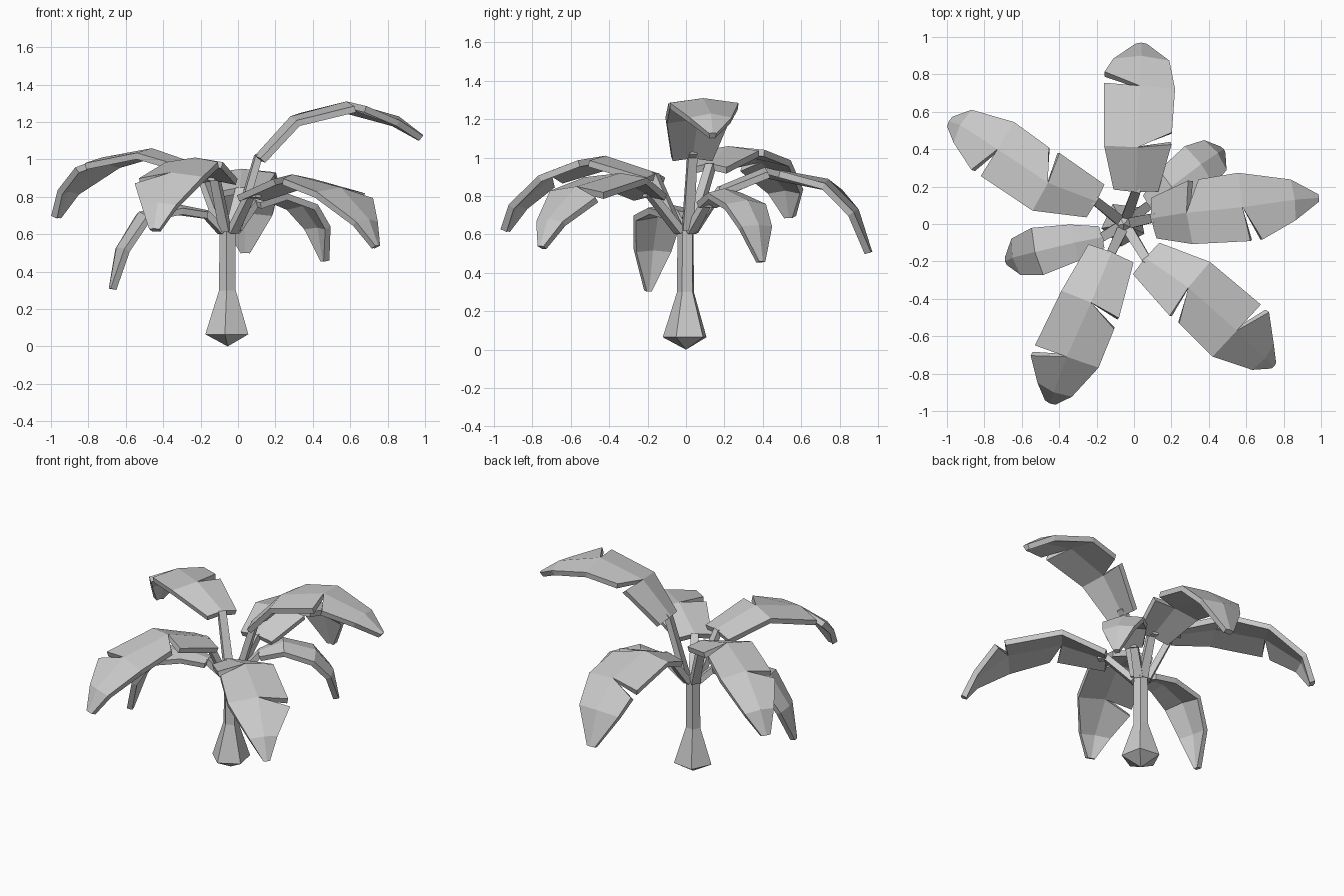
import bpy, bmesh, math
from mathutils import Vector

if "Cube" in bpy.data.objects:
    bpy.data.objects.remove(bpy.data.objects["Cube"])

UP = Vector((0, 0, 1))


def strip(name, rows, thick, crease=0.0, tears=()):
    """Thick ribbon along rows (x, y, z, half width); tears = {(row, side)}, side 1 = right."""
    pts = [Vector(r[:3]) for r in rows]
    n = len(rows)
    bm = bmesh.new()
    mids = [bm.verts.new(p) for p in pts]
    edge = {}
    whole = pts[-1] - pts[0]
    side = whole.cross(UP).normalized()
    for i in range(n):
        d = (pts[min(i + 1, n - 1)] - pts[max(i - 1, 0)]).normalized()
        nrm = side.cross(d)
        for s in (-1, 1):
            p = pts[i] + side * s * rows[i][3] - nrm * crease * min(1, rows[i][3] / 0.12)
            if (i, s) in tears:
                edge[i, s] = (bm.verts.new(p + d * 0.02), bm.verts.new(p + d * 0.085))
            else:
                v = bm.verts.new(p)
                edge[i, s] = (v, v)
    for i in range(n - 1):
        bm.faces.new((mids[i], edge[i, 1][1], edge[i + 1, 1][0], mids[i + 1]))
        bm.faces.new((edge[i, -1][1], mids[i], mids[i + 1], edge[i + 1, -1][0]))
    me = bpy.data.meshes.new(name)
    bm.to_mesh(me)
    bm.free()
    ob = bpy.data.objects.new(name, me)
    bpy.context.collection.objects.link(ob)
    m = ob.modifiers.new("thickness", 'SOLIDIFY')
    m.thickness = thick
    m.offset = -1
    return ob


def leaf(name, rows, first_tear=0):
    """Leaf blade with tears on alternate sides, plus its stalk."""
    tears = {(1, first_tear), (2, -first_tear)} if first_tear else ()
    strip("leaf_" + name, rows, 0.035, 0.025, tears)
    b, c = Vector(rows[0][:3]), Vector(rows[1][:3])
    root = Vector((-0.05, 0, 0.63))
    out = Vector((b.x - root.x, b.y, 0)).normalized() * 0.025
    end = b.lerp(c, 0.2) - UP * 0.012
    strip("stalk_" + name, [(*(root + out), 0.028), (*b, 0.024), (*end, 0.02)], 0.04)


# Trunk: five-sided, pointed underneath, flared foot
profile = [(0.122, 0.065), (0.047, 0.30), (0.045, 0.63)]
bm = bmesh.new()
rings = []
for r, z in profile:
    angs = [math.radians(-97 + 72 * k) for k in range(5)]
    rings.append([bm.verts.new((-0.055 + r * math.cos(a), r * math.sin(a), z)) for a in angs])
tip = bm.verts.new((-0.055, 0, 0))
top = bm.verts.new((-0.055, 0, 0.67))
for k in range(5):
    j = (k + 1) % 5
    bm.faces.new((tip, rings[0][j], rings[0][k]))
    bm.faces.new((top, rings[-1][k], rings[-1][j]))
    for a, b in zip(rings, rings[1:]):
        bm.faces.new((a[k], a[j], b[j], b[k]))
me = bpy.data.meshes.new("trunk")
bm.to_mesh(me)
bm.free()
bpy.context.collection.objects.link(bpy.data.objects.new("trunk", me))

# Large torn leaves
leaf("back", [(0.01, .17, .85, .12), (.02, .41, .95, .18), (.03, .74, .89, .19),
              (.04, .90, .73, .15), (.04, .97, .51, .03)], 1)
leaf("right", [(.09, .03, 1.02, .11), (.28, .06, 1.23, .17), (.58, .09, 1.31, .185),
               (.86, .13, 1.23, .11), (.99, .14, 1.13, .02)], -1)
leaf("front_right", [(.06, -.18, .83, .11), (.29, -.34, .92, .18), (.55, -.57, .85, .19),
                     (.70, -.72, .68, .09), (.75, -.76, .54, .02)], 1)
leaf("front_left", [(-.12, -.15, .92, .13), (-.23, -.42, 1.01, .17), (-.36, -.71, .93, .18),
                    (-.43, -.90, .77, .10), (-.45, -.96, .63, .03)], -1)
leaf("back_left", [(-.20, .12, .97, .10), (-.46, .22, 1.06, .17), (-.73, .40, 1.01, .17),
                   (-.93, .53, .85, .10), (-.99, .55, .70, .03)], 1)

# Small whole leaves
leaf("small_left", [(-.17, -.07, .73, .06), (-.32, -.10, .76, .10), (-.53, -.15, .72, .13),
                    (-.65, -.18, .53, .10), (-.69, -.20, .31, .02)])
leaf("small_back_right", [(.08, .10, .78, .06), (.20, .20, .84, .11), (.36, .32, .78, .13),
                          (.45, .38, .65, .10), (.48, .40, .46, .02)])
